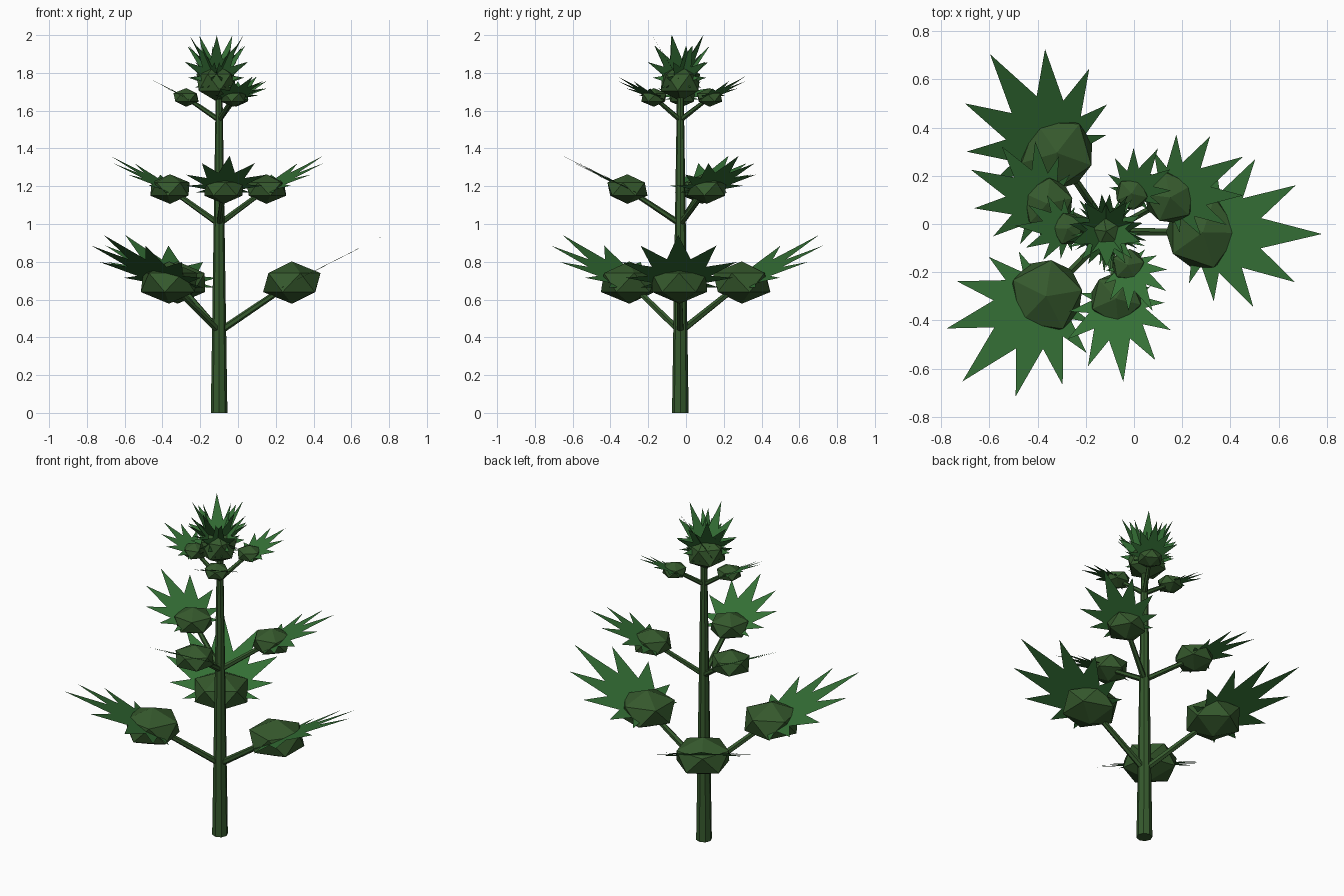
import bpy, bmesh, math
from mathutils import Vector, Matrix

cube = bpy.data.objects.get("Cube")
if cube:
    bpy.data.objects.remove(cube, do_unlink=True)


def material(name, color):
    mat = bpy.data.materials.new(name)
    mat.use_nodes = True
    mat.diffuse_color = (*color, 1)
    mat.node_tree.nodes["Principled BSDF"].inputs["Base Color"].default_value = (*color, 1)
    return mat


BARK = material("olive green", (0.036, 0.1, 0.026))
LEAF = material("leaf green", (0.034, 0.16, 0.036))


def add_object(name, bm, mat):
    mesh = bpy.data.meshes.new(name)
    bm.to_mesh(mesh)
    bm.free()
    mesh.materials.append(mat)
    obj = bpy.data.objects.new(name, mesh)
    bpy.context.collection.objects.link(obj)
    return obj


def stem(name, start, end, r1, r2, sides):
    """Tapered rod between two points."""
    start, end = Vector(start), Vector(end)
    axis = end - start
    turn = axis.to_track_quat('Z', 'Y').to_matrix().to_4x4()
    bm = bmesh.new()
    bmesh.ops.create_cone(bm, cap_ends=True, segments=sides, radius1=r1, radius2=r2,
                          depth=axis.length,
                          matrix=Matrix.Translation((start + end) / 2) @ turn)
    return add_object(name, bm, BARK)


def pod(name, center, radius, height, spin):
    """Faceted, flattened ball."""
    bm = bmesh.new()
    bmesh.ops.create_icosphere(bm, subdivisions=1, radius=1)
    place = (Matrix.Translation(center) @ Matrix.Rotation(spin, 4, 'Z')
             @ Matrix.Diagonal((radius, radius, height, 1)))
    bm.transform(place)
    return add_object(name, bm, BARK)


# Half of the leaf outline: angle from the middle and length of each spike
SPIKES = [(0, 0.555), (25, 0.475), (52, 0.39), (79, 0.29), (106, 0.22)]


def fan(name, center, heading, tilt, size):
    """Flat spiky leaf that radiates from a pod."""
    outline = []
    for i, (angle, length) in enumerate(SPIKES):
        outline.append((angle, length))
        valley = SPIKES[i + 1][1] if i + 1 < len(SPIKES) else 0.16
        outline.append((angle + 13, 0.54 * (length + valley) / 2))
    outline = [(-a, r) for a, r in reversed(outline[1:])] + outline
    bm = bmesh.new()
    hub = bm.verts.new((0, 0, 0))
    rim = [bm.verts.new((r * math.cos(math.radians(a)), r * math.sin(math.radians(a)), 0))
           for a, r in outline]
    for a, b in zip(rim, rim[1:]):
        bm.faces.new((hub, a, b))
    bm.transform(Matrix.Translation(center) @ Matrix.Rotation(heading, 4, 'Z')
                 @ Matrix.Rotation(-math.radians(tilt), 4, 'Y') @ Matrix.Scale(size, 4))
    return add_object(name, bm, LEAF)


# Trunk
TX, TY = -0.1, -0.03
stem("trunk", (TX, TY, 0), (TX, TY, 1.7), 0.044, 0.018, 8)

# Tiers: name, branch base height, pod height, size, pod positions
TIERS = [
    ("lower", 0.43, 0.69, 1.0, [(0.285, -0.035), (-0.32, 0.295), (-0.365, -0.3)]),
    ("middle", 1.0, 1.185, 0.7, [(0.15, 0.11), (-0.36, 0.085), (-0.075, -0.31)]),
    ("upper", 1.55, 1.67, 0.44, [(-0.01, 0.125), (-0.275, -0.02), (-0.025, -0.17)]),
]
for tier, base, top, size, spots in TIERS:
    for i, (x, y) in enumerate(spots, 1):
        heading = math.atan2(y - TY, x - TX)
        stem(f"{tier}_branch_{i}", (TX, TY, base), (x, y, top),
             0.011 + 0.008 * size, 0.007 + 0.008 * size, 6)
        pod(f"{tier}_pod_{i}", (x, y, top), 0.17 * size, 0.112 * size, heading)
        fan(f"{tier}_leaf_{i}", (x, y, top), heading, 27, size)

# Crown
CROWN = (TX - 0.015, TY, 1.75)
pod("crown_pod", CROWN, 0.118, 0.1, 0.5)
for i in range(5):
    fan(f"crown_leaf_{i + 1}", CROWN, math.radians(55 + 72 * i), 59, 0.52)
